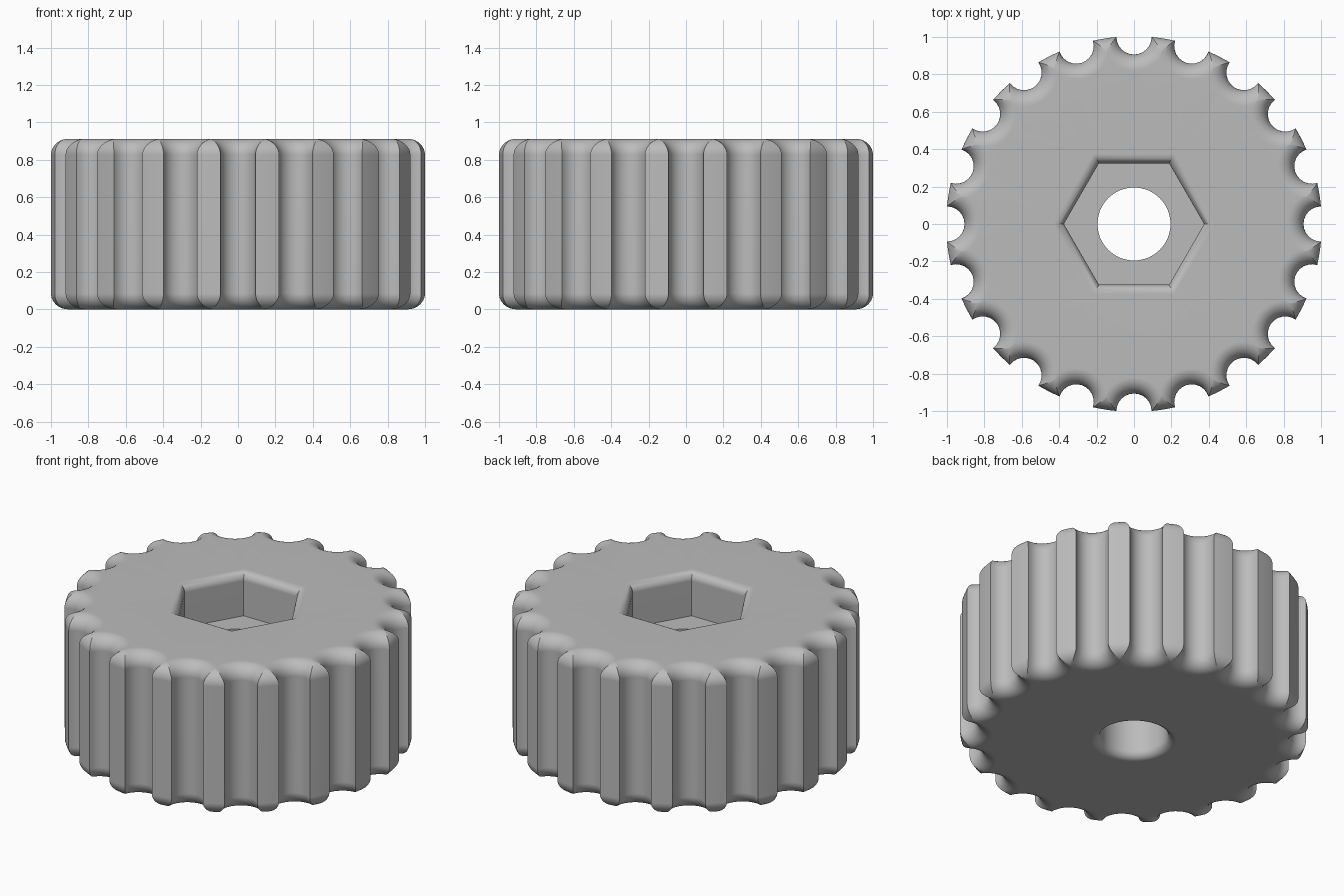
import bpy
import bmesh
from math import sin, cos, acos, atan2, sqrt, pi

cube = bpy.data.objects.get("Cube")
if cube:
    bpy.data.objects.remove(cube, do_unlink=True)

# Main dimensions
HEIGHT, RADIUS = 0.912, 1.004
FLUTES, FLUTE_CENTRE, FLUTE_RADIUS = 20, 1.0, 0.094
RIM_FILLET, INNER_FILLET = 0.085, 0.05
HEX_RADIUS, HOLE_RADIUS, FLOOR = 0.375, 0.195, 0.64
FLUTE_STEPS, RIDGE_STEPS = 12, 4
HALF = pi / FLUTES


def fluted_ring(d):
    """Grip outline offset inwards by d, with ridges mitred where flutes meet."""
    outer, r, c = RADIUS - d, FLUTE_RADIUS + d, FLUTE_CENTRE
    theta = acos((outer ** 2 + c ** 2 - r ** 2) / (2 * c * outer))
    if theta >= HALF:
        theta = HALF
        outer = c * cos(HALF) - sqrt(r ** 2 - (c * sin(HALF)) ** 2)
    phi = atan2(outer * sin(theta), c - outer * cos(theta))
    unit = []
    for i in range(FLUTE_STEPS):
        a = phi * (2 * i / FLUTE_STEPS - 1)
        unit.append((r * sin(a), c - r * cos(a)))
    for i in range(RIDGE_STEPS):
        a = theta + 2 * (HALF - theta) * i / RIDGE_STEPS
        unit.append((outer * sin(a), outer * cos(a)))
    ring = []
    for k in range(FLUTES):
        s, t = sin(2 * HALF * k), cos(2 * HALF * k)
        ring += [(x * t + y * s, y * t - x * s) for x, y in unit]
    return ring


def polygon_ring(radius, sides):
    return [(radius * cos(2 * pi * i / sides), radius * sin(2 * pi * i / sides))
            for i in range(sides)]


def hex_ring(d):
    return polygon_ring(HEX_RADIUS + d / cos(pi / 6), 6)


def hole_ring(d):
    return polygon_ring(HOLE_RADIUS + d, 64)


def fillet(size, steps):
    """Offset and height pairs of a quarter round, from wall to flat face."""
    angles = [pi / 2 * i / steps for i in range(steps + 1)]
    return [(size * (1 - cos(a)), size * (sin(a) - 1)) for a in angles]


def add_wall(bm, outline, levels):
    """Skin a closed wall through (offset, height) levels."""
    rings = [[bm.verts.new((x, y, z)) for x, y in outline(d)] for d, z in levels]
    for low, high in zip(rings, rings[1:]):
        n = len(low)
        for i in range(n):
            j = (i + 1) % n
            bm.faces.new((low[i], low[j], high[j], high[i]))


bm = bmesh.new()
rim = fillet(RIM_FILLET, 10)
inner = fillet(INNER_FILLET, 8)

# Fluted grip, rounded at top and bottom
add_wall(bm, fluted_ring, [(d, -h) for d, h in reversed(rim)]
         + [(d, HEIGHT + h) for d, h in rim])
# Hexagonal recess with a rounded lip
add_wall(bm, hex_ring, [(0, FLOOR)] + [(d, HEIGHT + h) for d, h in inner])
# Through hole with a rounded lower lip
add_wall(bm, hole_ring, [(d, -h) for d, h in reversed(inner)] + [(0, FLOOR)])
bmesh.ops.remove_doubles(bm, verts=bm.verts, dist=0.0001)

# Flat faces: bottom, recess floor and top
for z in (0, FLOOR, HEIGHT):
    rim_edges = [e for e in bm.edges if e.is_boundary
                 and all(abs(v.co.z - z) < 0.001 for v in e.verts)]
    bmesh.ops.triangle_fill(bm, edges=rim_edges, use_beauty=True,
                            normal=(0, 0, 1))
bmesh.ops.recalc_face_normals(bm, faces=bm.faces)

mesh = bpy.data.meshes.new("fluted_knob")
bm.to_mesh(mesh)
bm.free()
knob = bpy.data.objects.new("fluted_knob", mesh)
bpy.context.collection.objects.link(knob)

# Plain grey material
grey = bpy.data.materials.new("grey")
grey.use_nodes = True
grey.diffuse_color = (0.5, 0.5, 0.5, 1)
grey.node_tree.nodes["Principled BSDF"].inputs["Base Color"].default_value = (0.5, 0.5, 0.5, 1)
mesh.materials.append(grey)

# Smooth shading with crisp flute corners
bpy.ops.object.select_all(action="DESELECT")
knob.select_set(True)
bpy.context.view_layer.objects.active = knob
bpy.ops.object.shade_smooth_by_angle(angle=pi / 6)
weighted = knob.modifiers.new("weighted_normals", "WEIGHTED_NORMAL")
weighted.keep_sharp = True
